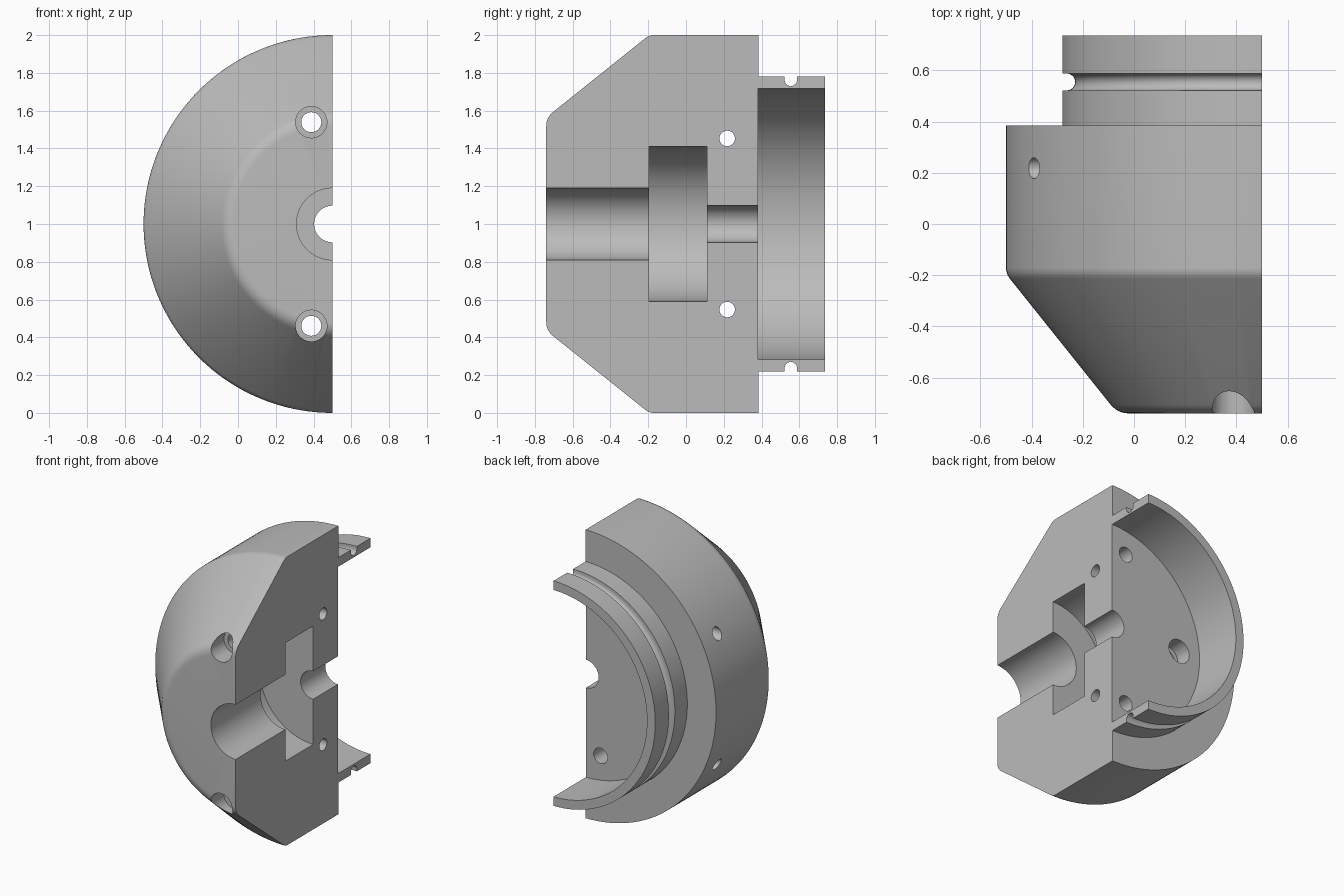
import bpy, bmesh
from math import sin, cos, pi, radians
from mathutils import Vector, Matrix

cube = bpy.data.objects.get("Cube")
if cube:
    bpy.data.objects.remove(cube, do_unlink=True)

AXIS_X, AXIS_Z = 0.5, 1.0   # turning axis runs along y
STEPS = 96

grey = bpy.data.materials.new("machined grey")
grey.use_nodes = True
colour = (0.5, 0.5, 0.5, 1)
grey.diffuse_color = colour
grey.node_tree.nodes["Principled BSDF"].inputs["Base Color"].default_value = colour


def rounded(before, corner, after, size, steps=6):
    """Soft corner between two profile lines."""
    b, c, a = Vector(before), Vector(corner), Vector(after)
    p = c + (b - c).normalized() * size
    q = c + (a - c).normalized() * size
    ts = [i / steps for i in range(steps + 1)]
    return [tuple(p * (1 - t) ** 2 + c * 2 * t * (1 - t) + q * t * t) for t in ts]


def groove(y, r, radius, steps=12):
    """Round-bottomed seal groove."""
    return [(y - radius * cos(pi * i / steps), r - radius * sin(pi * i / steps))
            for i in range(steps + 1)]


# Outer profile as (y, radius), front to back, then the stepped bore back to front
nose, front_edge, shoulder, body_end = (-0.74, 0.19), (-0.74, 0.564), (-0.195, 1.0), (0.385, 1.0)
profile = [nose]
profile += rounded(nose, front_edge, shoulder, 0.045)
profile += rounded(front_edge, shoulder, body_end, 0.025)
profile += [body_end, (0.385, 0.78), (0.522, 0.78)]
profile += groove(0.555, 0.763, 0.033)
profile += [(0.588, 0.78), (0.737, 0.78), (0.737, 0.717), (0.382, 0.717),
            (0.382, 0.097), (0.11, 0.097), (0.11, 0.41), (-0.195, 0.41), (-0.195, 0.19)]

# Half turn of the profile, closed by the two section faces
bm = bmesh.new()
rings = []
for s in range(STEPS + 1):
    a = pi * s / STEPS
    rings.append([bm.verts.new((AXIS_X - r * sin(a), y, AXIS_Z + r * cos(a))) for y, r in profile])
n = len(profile)
for r0, r1 in zip(rings, rings[1:]):
    for i in range(n):
        j = (i + 1) % n
        bm.faces.new((r0[i], r0[j], r1[j], r1[i]))
bm.faces.new(rings[0])
bm.faces.new(rings[-1])
bmesh.ops.recalc_face_normals(bm, faces=bm.faces)
mesh = bpy.data.meshes.new("half_housing")
bm.to_mesh(mesh)
bm.free()
mesh.materials.append(grey)
housing = bpy.data.objects.new("half_housing", mesh)
bpy.context.collection.objects.link(housing)

cutters = []


def drill(name, start, end, radius):
    """Cylindrical cutter between two points."""
    start, end = Vector(start), Vector(end)
    way = end - start
    b = bmesh.new()
    bmesh.ops.create_cone(b, cap_ends=True, segments=40, radius1=radius, radius2=radius,
                          depth=way.length,
                          matrix=Matrix.Translation((start + end) / 2)
                          @ way.to_track_quat('Z', 'Y').to_matrix().to_4x4())
    m = bpy.data.meshes.new(name)
    b.to_mesh(m)
    b.free()
    m.materials.append(grey)
    ob = bpy.data.objects.new(name, m)
    bpy.context.collection.objects.link(ob)
    ob.hide_render = True
    mod = housing.modifiers.new(name, 'BOOLEAN')
    mod.operation = 'DIFFERENCE'
    mod.solver = 'EXACT'
    mod.object = ob
    cutters.append(ob)


for side in (1, -1):
    # Counterbored screw holes through the front
    x, z = 0.388, AXIS_Z + side * 0.539
    drill("screw_hole", (x, -0.9, z), (x, 0.5, z), 0.053)
    drill("screw_counterbore", (x, -0.9, z), (x, -0.59, z), 0.083)
    # Cross holes
    z = AXIS_Z + side * 0.453
    drill("cross_hole", (-0.7, 0.218, z), (0.7, 0.218, z), 0.041)

# Blind stepped hole in the rear wall
drill("rear_counterbore", (-0.05, 0.5, 1), (-0.05, 0.27, 1), 0.083)
drill("rear_blind_hole", (-0.05, 0.5, 1), (-0.05, 0.0, 1), 0.053)

# Bake the cuts and drop the cutters
graph = bpy.context.evaluated_depsgraph_get()
cut_mesh = bpy.data.meshes.new_from_object(housing.evaluated_get(graph))
housing.modifiers.clear()
housing.data = cut_mesh
for ob in cutters:
    bpy.data.objects.remove(ob, do_unlink=True)
cut_mesh.name = "half_housing"
cut_mesh.materials.clear()
cut_mesh.materials.append(grey)
for p in cut_mesh.polygons:
    p.material_index = 0

bpy.ops.object.select_all(action='DESELECT')
housing.select_set(True)
bpy.context.view_layer.objects.active = housing
bpy.ops.object.shade_smooth_by_angle(angle=radians(25))
